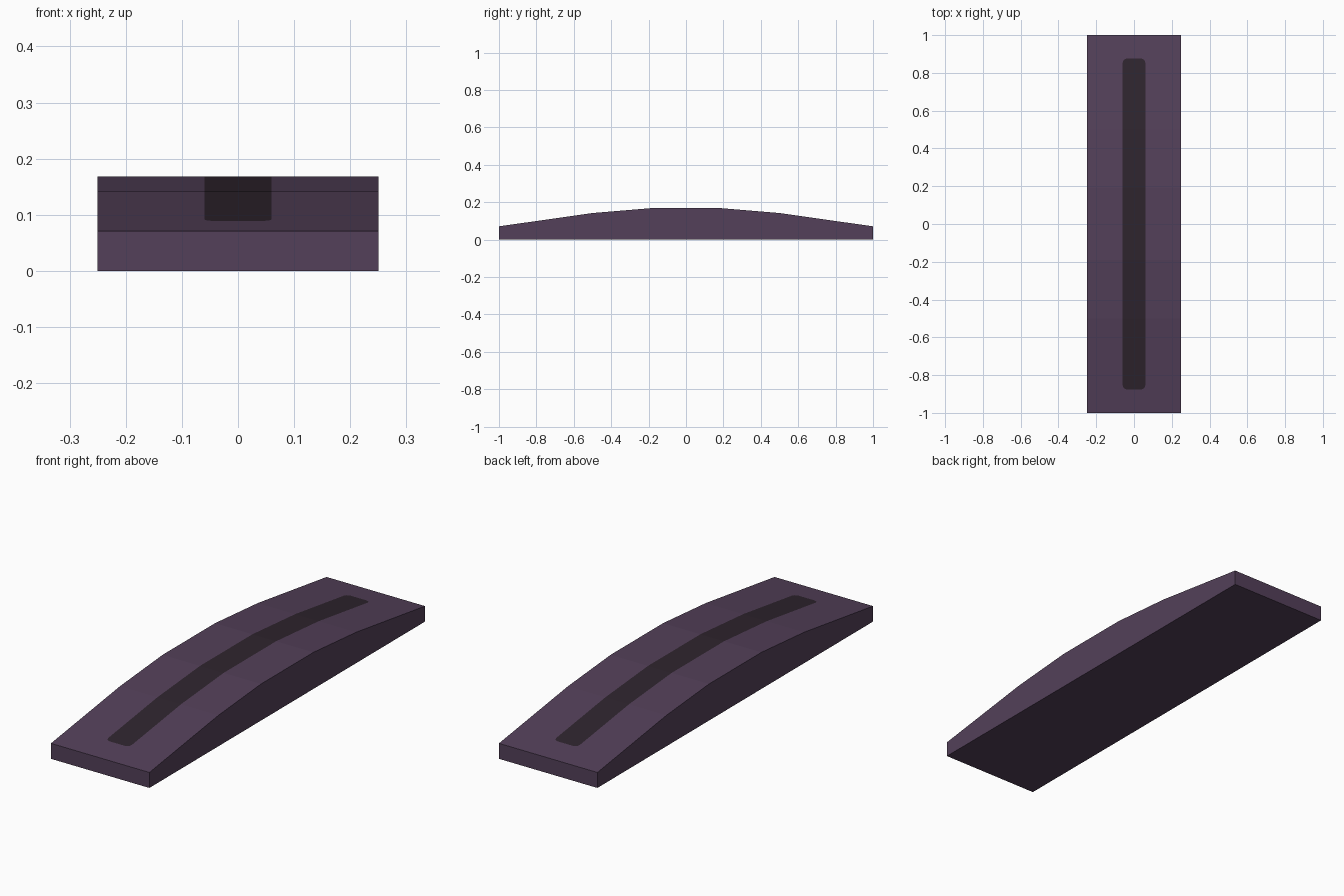
import bpy, bmesh

if "Cube" in bpy.data.objects:
    bpy.data.objects.remove(bpy.data.objects["Cube"])


def make_material(name, color):
    m = bpy.data.materials.new(name)
    m.diffuse_color = (*color, 1)
    m.use_nodes = True
    m.node_tree.nodes["Principled BSDF"].inputs["Base Color"].default_value = m.diffuse_color
    return m


HALF_W = 0.25
PROFILE = [(-1, 0.071), (-0.5, 0.142), (-0.19, 0.168),
           (0.19, 0.168), (0.5, 0.142), (1, 0.071)]


def height(y):
    for (y0, z0), (y1, z1) in zip(PROFILE, PROFILE[1:]):
        if y <= y1:
            return z0 + (z1 - z0) * (y - y0) / (y1 - y0)
    return PROFILE[-1][1]


# Stations along the length: (y, half width of the dark stripe), mirrored
half = [(0.19, 0.06), (0.5, 0.06), (0.855, 0.06), (0.868, 0.055),
        (0.875, 0.042), (1, 0.042)]
stations = [(-y, w) for y, w in reversed(half)] + half

bm = bmesh.new()

# Faceted arched top with the stripe cut into it
rows = [[bm.verts.new((x, y, height(y))) for x in (-HALF_W, -w, w, HALF_W)]
        for y, w in stations]
for a, b in zip(rows, rows[1:]):
    for i in range(3):
        f = bm.faces.new((a[i], a[i + 1], b[i + 1], b[i]))
        if i == 1 and abs(f.calc_center_median().y) < 0.875:
            f.material_index = 1

# Flat base, ends and long sides
fl, fr, br, bl = [bm.verts.new((x, y, 0)) for x, y in
                  ((-HALF_W, -1), (HALF_W, -1), (HALF_W, 1), (-HALF_W, 1))]
bm.faces.new((fl, bl, br, fr))
bm.faces.new([fl, fr] + rows[0][::-1])
bm.faces.new([br, bl] + rows[-1])
bm.faces.new([fr, br] + [r[3] for r in reversed(rows)])
bm.faces.new([bl, fl] + [r[0] for r in rows])
bmesh.ops.recalc_face_normals(bm, faces=bm.faces[:])

mesh = bpy.data.meshes.new("arched_bar")
bm.to_mesh(mesh)
bm.free()
mesh.materials.append(make_material("dusky purple", (0.087, 0.051, 0.100)))
mesh.materials.append(make_material("dark stripe", (0.028, 0.018, 0.027)))
bpy.context.collection.objects.link(bpy.data.objects.new("arched_bar", mesh))
